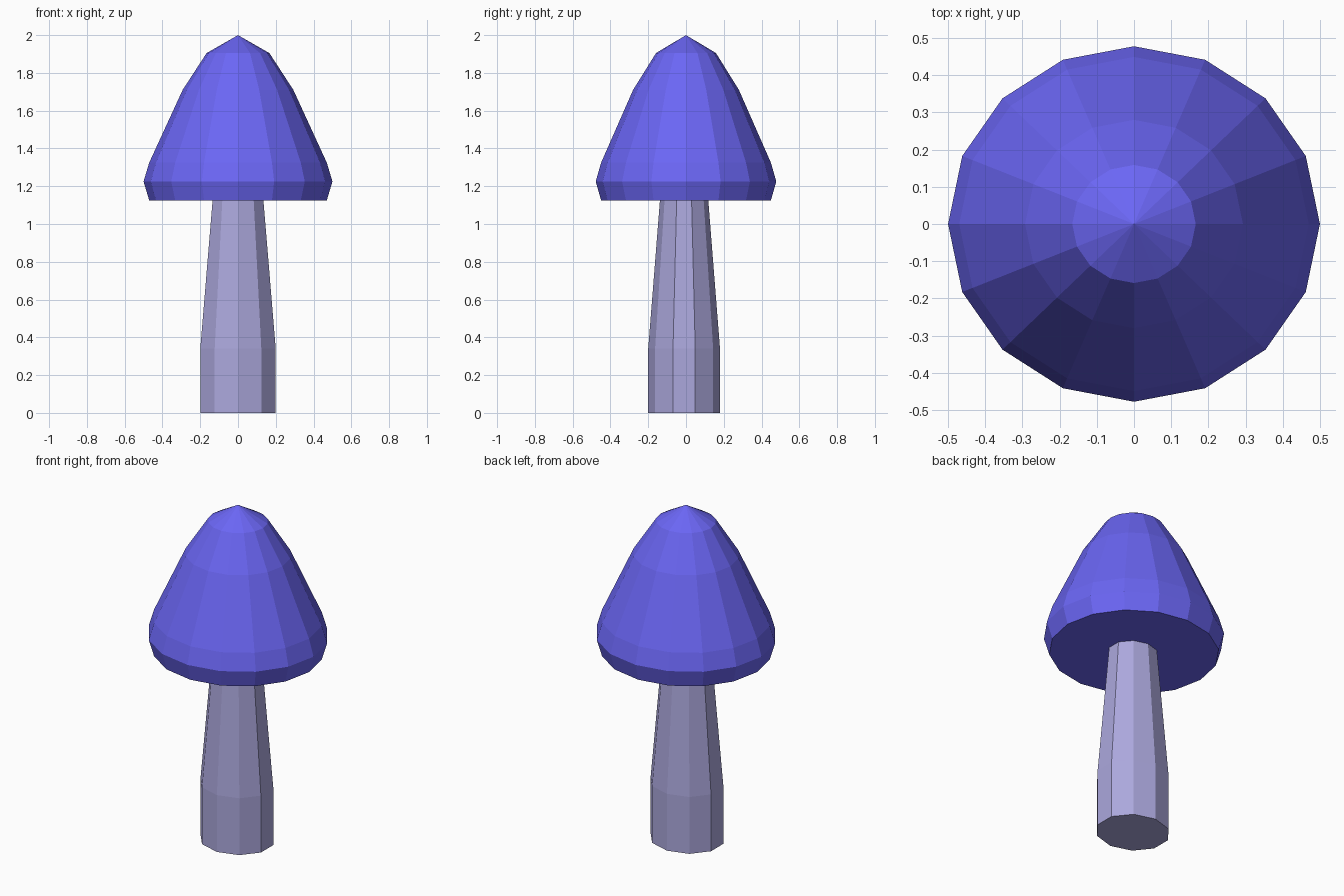
import bpy, bmesh
from math import cos, sin, tau

if "Cube" in bpy.data.objects:
    bpy.data.objects.remove(bpy.data.objects["Cube"])


def material(name, color):
    m = bpy.data.materials.new(name)
    m.diffuse_color = color
    m.use_nodes = True
    m.node_tree.nodes["Principled BSDF"].inputs["Base Color"].default_value = m.diffuse_color
    return m


def lathe(name, sides, profile, mat, ratio=1.0, center_y=0.0, start=0.0):
    """Loft (radius, z) rings with an elliptical section; radius 0 makes a tip."""
    bm = bmesh.new()
    rings = []
    for r, z in profile:
        if r == 0:
            rings.append([bm.verts.new((0, center_y, z))])
        else:
            rings.append([bm.verts.new((r * cos(start + tau * i / sides),
                                        center_y + r * ratio * sin(start + tau * i / sides), z))
                          for i in range(sides)])
    for a, b in zip(rings, rings[1:]):
        for i in range(sides):
            j = (i + 1) % sides
            if len(b) == 1:
                bm.faces.new((a[i], a[j], b[0]))
            else:
                bm.faces.new((a[i], a[j], b[j], b[i]))
    for ring in (rings[0], rings[-1]):
        if len(ring) > 1:
            bm.faces.new(ring)
    bmesh.ops.recalc_face_normals(bm, faces=bm.faces)
    mesh = bpy.data.meshes.new(name)
    bm.to_mesh(mesh)
    bm.free()
    mesh.materials.append(mat)
    obj = bpy.data.objects.new(name, mesh)
    bpy.context.collection.objects.link(obj)
    return obj


# Ten-sided tapering stem
stem_mat = material("stem_lilac", (0.41, 0.39, 0.72, 1))
lathe("stem", 10, [(0.21, 0), (0.21, 0.34), (0.141, 1.13)],
      stem_mat, ratio=0.905, center_y=-0.01, start=tau / 4)

# Sixteen-sided pointed cap with a flat underside
cap_mat = material("cap_blue", (0.147, 0.133, 0.91, 1))
lathe("cap", 16, [(0.47, 1.125), (0.5, 1.225), (0.47, 1.325),
                  (0.293, 1.71), (0.166, 1.905), (0, 2.0)],
      cap_mat, ratio=0.956)
